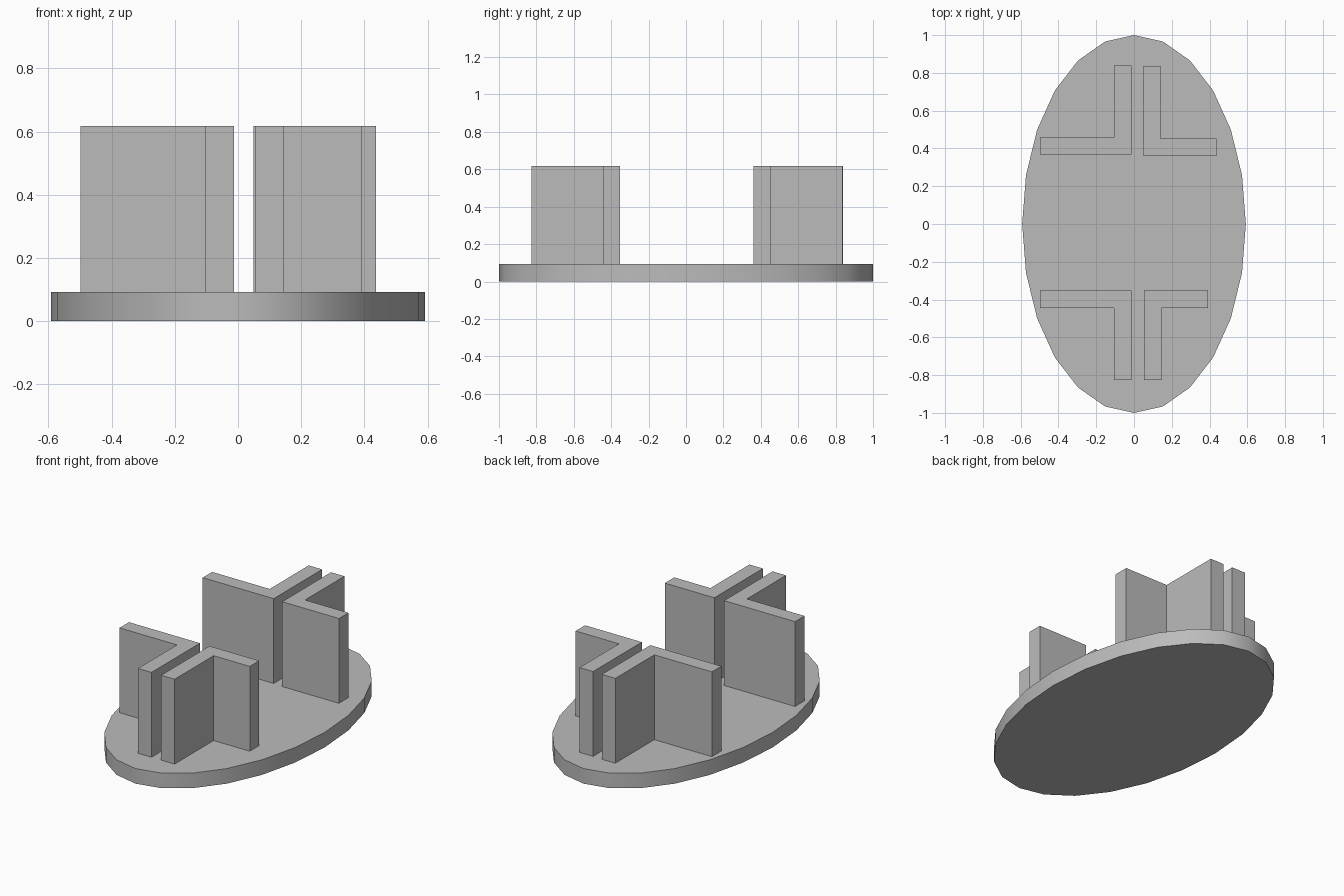
import bpy
import bmesh
import math

cube = bpy.data.objects.get("Cube")
if cube:
    bpy.data.objects.remove(cube, do_unlink=True)

BASE_TOP = 0.093
WALL_TOP = 0.617
THICK = 0.092

grey = bpy.data.materials.new("plain grey")
grey.use_nodes = True
colour = (0.5, 0.5, 0.5, 1)
grey.diffuse_color = colour
grey.node_tree.nodes["Principled BSDF"].inputs["Base Color"].default_value = colour


def extrude_outline(name, outline, bottom, top):
    """Raise a flat outline into a solid prism."""
    bm = bmesh.new()
    face = bm.faces.new([bm.verts.new((x, y, bottom)) for x, y in outline])
    raised = bmesh.ops.extrude_face_region(bm, geom=[face])["geom"]
    for v in raised:
        if isinstance(v, bmesh.types.BMVert):
            v.co.z = top
    bmesh.ops.recalc_face_normals(bm, faces=bm.faces)
    mesh = bpy.data.meshes.new(name)
    bm.to_mesh(mesh)
    bm.free()
    mesh.materials.append(grey)
    obj = bpy.data.objects.new(name, mesh)
    bpy.context.collection.objects.link(obj)
    return obj


def corner_wall(name, corner, end):
    """L-shaped wall: two arms from the corner, one along x and one along y."""
    (cx, cy), (ex, ey) = corner, end
    ix = cx + math.copysign(THICK, ex - cx)
    iy = cy + math.copysign(THICK, ey - cy)
    outline = [(cx, cy), (ex, cy), (ex, iy), (ix, iy), (ix, ey), (cx, ey)]
    return extrude_outline(name, outline, BASE_TOP / 2, WALL_TOP)


# Oval base with a smooth rim
SIDES = 24
angles = [math.tau * i / SIDES for i in range(SIDES)]
base = extrude_outline("oval_base", [(0.592 * math.cos(a), math.sin(a)) for a in angles],
                       0, BASE_TOP)
bpy.ops.object.select_all(action="DESELECT")
base.select_set(True)
bpy.context.view_layer.objects.active = base
bpy.ops.object.shade_smooth_by_angle(angle=math.radians(35))

# Four corner walls, each with its corner nearest the centre
corner_wall("back_right_wall", (-0.013, 0.367), (-0.498, 0.84))
corner_wall("back_left_wall", (0.049, 0.361), (0.437, 0.837))
corner_wall("front_right_wall", (-0.013, -0.353), (-0.498, -0.826))
corner_wall("front_left_wall", (0.053, -0.353), (0.392, -0.826))
